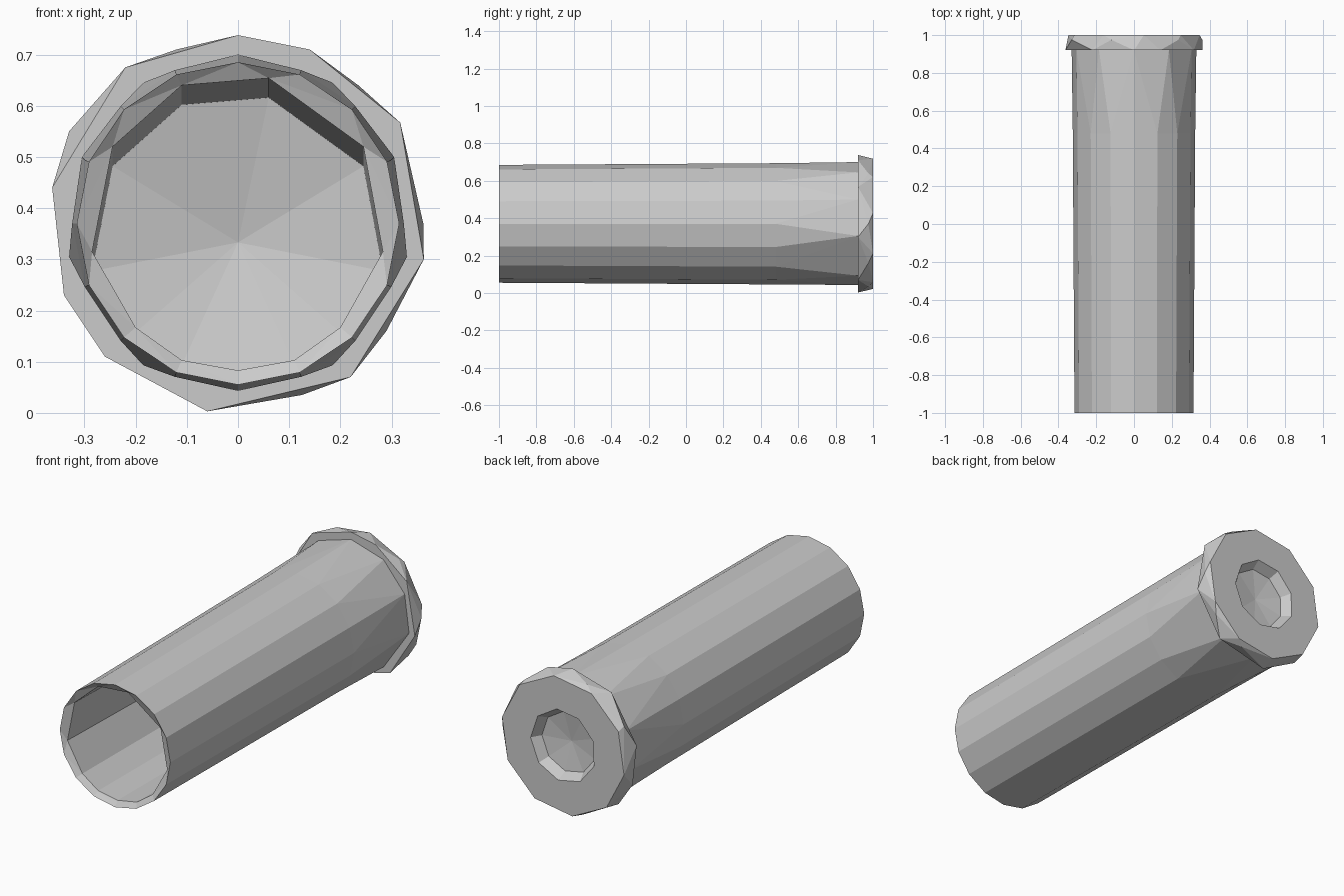
import bpy, bmesh, math

if "Cube" in bpy.data.objects:
    bpy.data.objects.remove(bpy.data.objects["Cube"])

CZ = 0.37
bm = bmesh.new()


def circle(n, r, phase=0.0):
    return [(r * math.sin(phase + 2 * math.pi * i / n),
             CZ + r * math.cos(phase + 2 * math.pi * i / n)) for i in range(n)]


def mirrored(half):
    """Closed outline from the right half, listed top to bottom."""
    return half + [(-x, z) for x, z in reversed(half) if abs(x) > 1e-6]


def ring(pts, y):
    return [bm.verts.new((x, y, z)) for x, z in pts]


def strip(a, b):
    n = len(a)
    for i in range(n):
        bm.faces.new((a[i], a[(i + 1) % n], b[(i + 1) % n], b[i]))


def fan(a, co):
    c = bm.verts.new(co)
    for i in range(len(a)):
        bm.faces.new((a[i], a[(i + 1) % len(a)], c))


def hull_sides(*rings):
    """Wrap rings of differing counts, leaving both ends open."""
    res = bmesh.ops.convex_hull(bm, input=[v for r in rings for v in r])
    faces = [g for g in res["geom"] if isinstance(g, bmesh.types.BMFace)]
    for f in faces:
        f.normal_update()
    caps = [f for f in faces if abs(f.normal.y) > 0.99]
    bmesh.ops.delete(bm, geom=caps, context='FACES')


def annulus(a, b, ny):
    edges = []
    for r in (a, b):
        for i in range(len(r)):
            p, q = r[i], r[(i + 1) % len(r)]
            edges.append(bm.edges.get((p, q)) or bm.edges.new((p, q)))
    bmesh.ops.triangle_fill(bm, edges=edges, use_beauty=True, normal=(0, ny, 0))


# Tube wall: sixteen sides, merging to ten at the rim
mouth = ring(circle(16, 0.315), -1)
waist = ring(circle(16, 0.324), 0.48)
neck = ring(mirrored([(0, .70), (.185, .645), (.305, .5), (.33, .305),
                      (.185, .093), (0, .043)]), 0.92)
strip(mouth, waist)
hull_sides(waist, neck)

# Uneven, faceted rim
rim_front = ring([(0, .738), (.14, .71), (.317, .567), (.363, .3), (.22, .07),
                  (-.06, .003), (-.26, .11), (-.34, .23), (-.363, .44),
                  (-.22, .675)], 0.92)
rim_mid = ring([(.362, .37), (.29, .16), (.125, .035), (-.33, .55),
                (-.12, .71), (.235, .64)], 0.975)
rim_back = ring(circle(10, 0.352, 0.15), 1)
hull_sides(rim_front, rim_mid, rim_back)
annulus(rim_front, neck, -1)

# Primer pocket in the rear face
pocket = ring(circle(9, 0.185, 0.2), 1)
pocket_floor = ring(circle(9, 0.155, 0.2), 0.95)
annulus(rim_back, pocket, 1)
strip(pocket, pocket_floor)
fan(pocket_floor, (0, 0.93, CZ))

# Hollow bore with a shallow conical floor
bore = [(.06, .654), (.245, .52), (.283, .315), (.2, .167), (.11, .103),
        (0, .083), (-.11, .103), (-.2, .167), (-.285, .315), (-.245, .52),
        (-.11, .64)]
bore_mouth = ring(bore, -1)
bore_end = ring([(x, z - (.038 if z > .25 else .01)) for x, z in bore], 0.82)
annulus(mouth, bore_mouth, -1)
for v in bore_mouth:
    v.co.y = -0.98
strip(bore_mouth, bore_end)
fan(bore_end, (0, 0.88, 0.333))

# Finish as one closed, flat-shaded shell
bmesh.ops.delete(bm, geom=[v for v in bm.verts if not v.link_faces], context='VERTS')
bmesh.ops.recalc_face_normals(bm, faces=bm.faces[:])
mesh = bpy.data.meshes.new("hollow_casing")
bm.to_mesh(mesh)
bm.free()
bpy.context.collection.objects.link(bpy.data.objects.new("hollow_casing", mesh))
